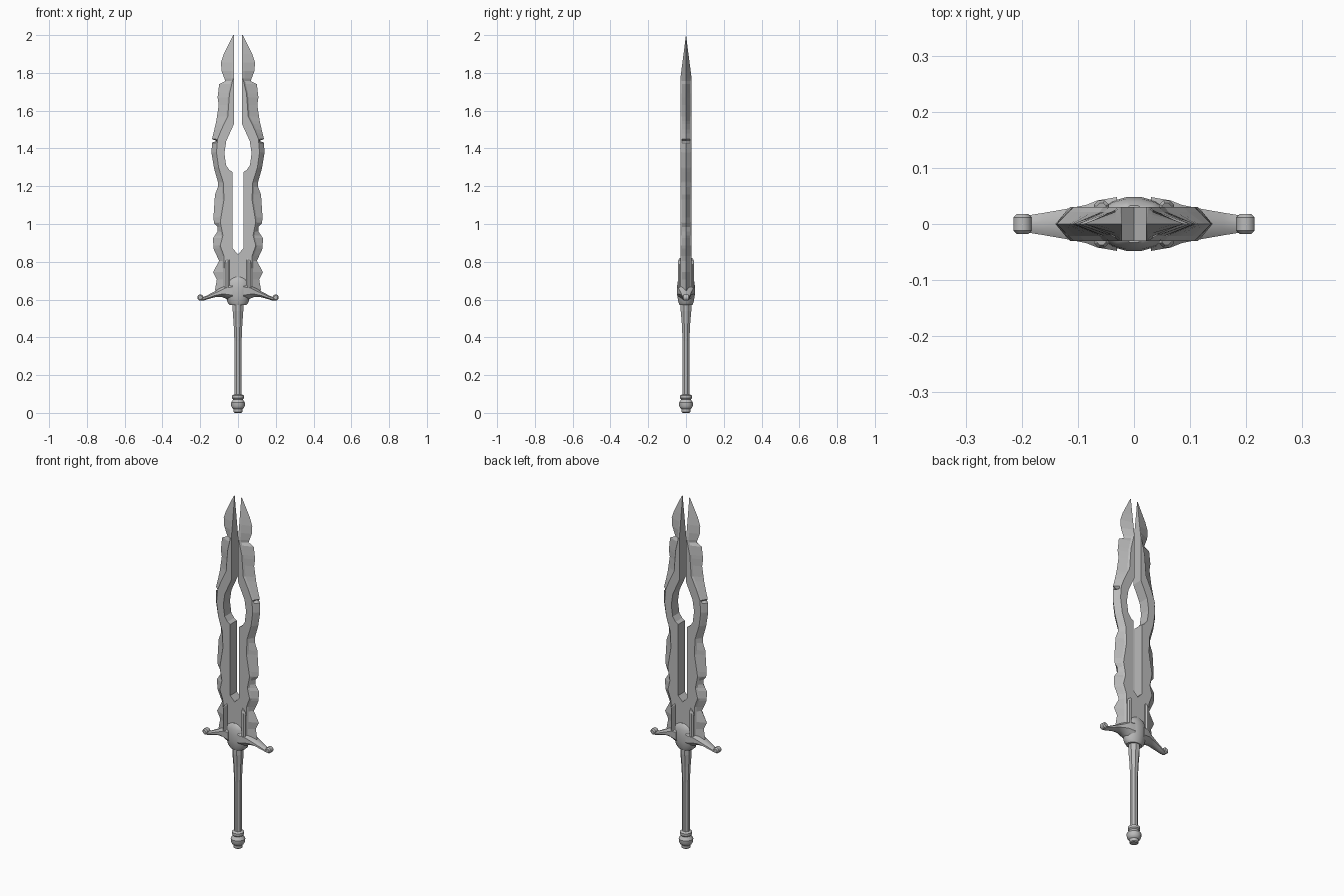
import bpy, bmesh, math
from mathutils import Vector

if "Cube" in bpy.data.objects:
    bpy.data.objects.remove(bpy.data.objects["Cube"], do_unlink=True)

steel = bpy.data.materials.new("grey steel")
steel.use_nodes = True
GREY = (0.5, 0.5, 0.5, 1)
steel.diffuse_color = GREY
steel.node_tree.nodes["Principled BSDF"].inputs["Base Color"].default_value = GREY


def finish(name, bm, mirror=(False, False), smooth=None):
    bmesh.ops.recalc_face_normals(bm, faces=bm.faces)
    mesh = bpy.data.meshes.new(name)
    bm.to_mesh(mesh)
    bm.free()
    mesh.materials.append(steel)
    obj = bpy.data.objects.new(name, mesh)
    bpy.context.collection.objects.link(obj)
    if any(mirror):
        mod = obj.modifiers.new("mirror", "MIRROR")
        mod.use_axis = (mirror[0], mirror[1], False)
        mod.merge_threshold = 0.0005
    if smooth:
        bpy.ops.object.select_all(action="DESELECT")
        obj.select_set(True)
        bpy.context.view_layer.objects.active = obj
        bpy.ops.object.shade_smooth_by_angle(angle=math.radians(smooth))
    return obj


def skin(bm, rings):
    """Join closed rings of points into a capped tube."""
    loops = [[bm.verts.new(p) for p in ring] for ring in rings]
    n = len(loops[0])
    for a, b in zip(loops, loops[1:]):
        for i in range(n):
            j = (i + 1) % n
            bm.faces.new((a[i], a[j], b[j], b[i]))
    bm.faces.new(loops[0])
    bm.faces.new(loops[-1])


def ellipse(n, ru, rv):
    for i in range(n):
        a = 2 * math.pi * (i + 0.5) / n
        k = 1 / math.cos(math.pi / n)
        yield ru * k * math.cos(a), rv * k * math.sin(a)


def turned(name, rows, n, smooth=None):
    """Upright part from (z, half width, half depth) rows."""
    bm = bmesh.new()
    skin(bm, [[(u, v, z) for u, v in ellipse(n, w, d)] for z, w, d in rows])
    return finish(name, bm, smooth=smooth)


def sample(line, z):
    """x on a descending (z, x) polyline."""
    for (z0, x0), (z1, x1) in zip(line, line[1:]):
        if z0 >= z >= z1:
            return x0 + (x1 - x0) * (z0 - z) / (z0 - z1)
    return line[-1][1]


# Blade: cutting edge, fuller ridge and inner slot edge, as (z, x)
edge = [(2, .025), (1.9, .075), (1.855, .09), (1.81, .087), (1.757, .067),
        (1.74, .1), (1.67, .108), (1.63, .102), (1.545, .115), (1.48, .13),
        (1.45, .138), (1.44, .115), (1.43, .138), (1.375, .14), (1.295, .127),
        (1.225, .107), (1.195, .107), (1.155, .122), (1.035, .13), (1.005, .127),
        (.985, .109), (.96, .109), (.925, .132), (.87, .13), (.805, .1),
        (.745, .132), (.705, .112), (.65, .122), (.62, .08)]
ridge = [(2, .022), (1.77, .026), (1.69, .045), (1.57, .054), (1.5, .088),
         (1.45, .108), (1.38, .114), (1.3, .103), (1.22, .078), (1.13, .074),
         (1.01, .094), (.94, .08), (.885, .094), (.83, .074), (.62, .07)]
slot = [(2, .021), (1.53, .021), (1.44, .062), (1.375, .072), (1.31, .063),
        (1.285, .045), (1.275, .028), (.87, .028), (.84, 0), (.62, 0)]
HALF = 0.03
TIP = 1.77

bm = bmesh.new()
sections = []
for z in sorted({p[0] for line in (edge, ridge, slot) for p in line}):
    e, r, s = (sample(line, z) for line in (edge, ridge, slot))
    t = max(HALF * min(1, (2 - z) / (2 - TIP)), 0.0005)
    sh = r + min(0.008, (e - r) * 0.4)
    ys = t * (e - sh) / (e - r) if z >= TIP else t * 0.72
    sections.append([(s, t, z), (r, t, z), (sh, ys, z), (e, 0, z),
                     (sh, -ys, z), (r, -t, z), (s, -t, z)])
skin(bm, sections)
seam = [f for f in bm.faces if all(abs(v.co.x) < 1e-5 for v in f.verts)]
bmesh.ops.delete(bm, geom=seam, context="FACES")
finish("blade", bm, mirror=(True, False))

# Rounded prongs clasping the blade root, with slanted tops
bm = bmesh.new()
rings = []
for z, slant, size in ((.64, 0, 1), (.8, .012, 1), (.812, .012, .6)):
    rings.append([(.058 + u, .03 + v, z - slant * u / .013)
                  for u, v in ellipse(8, .013 * size, .012 * size)])
skin(bm, rings)
finish("blade_prongs", bm, mirror=(True, True))

# Guard boss and its curved arms
turned("guard_boss", [(.57, .042, .034), (.585, .056, .04), (.62, .064, .046),
                      (.66, .068, .048), (.69, .068, .045), (.708, .055, .04),
                      (.72, .03, .033)], 16, 40)

bm = bmesh.new()
arm = [(.03, .645, .052, .048), (.065, .645, .04, .042), (.085, .64, .027, .034),
       (.12, .629, .016, .027), (.16, .613, .011, .02), (.185, .603, .009, .016),
       (.2, .603, .009, .014)]
skin(bm, [[(x, u, zc + v) for u, v in ellipse(8, hy, hz)] for x, zc, hz, hy in arm])
finish("guard_arms", bm, mirror=(True, False), smooth=40)

# Scrolled arm ends
bm = bmesh.new()
skin(bm, [[(.199 + u, y, .611 + v) for u, v in ellipse(12, r, r)]
          for y, r in ((-.018, .01), (-.012, .016), (.012, .016), (.018, .01))])
finish("guard_scrolls", bm, mirror=(True, False), smooth=40)

# Grip and pommel
turned("grip", [(.08, .019, .018), (.38, .019, .018), (.47, .023, .022),
                (.54, .028, .028), (.59, .028, .028)], 8)
turned("pommel", [(0, .018, .018), (.004, .023, .023), (.02, .024, .024),
                  (.024, .03, .03), (.036, .036, .036), (.054, .037, .037),
                  (.066, .029, .029), (.072, .026, .026), (.078, .031, .031),
                  (.092, .031, .031), (.098, .02, .02)], 16, 35)
